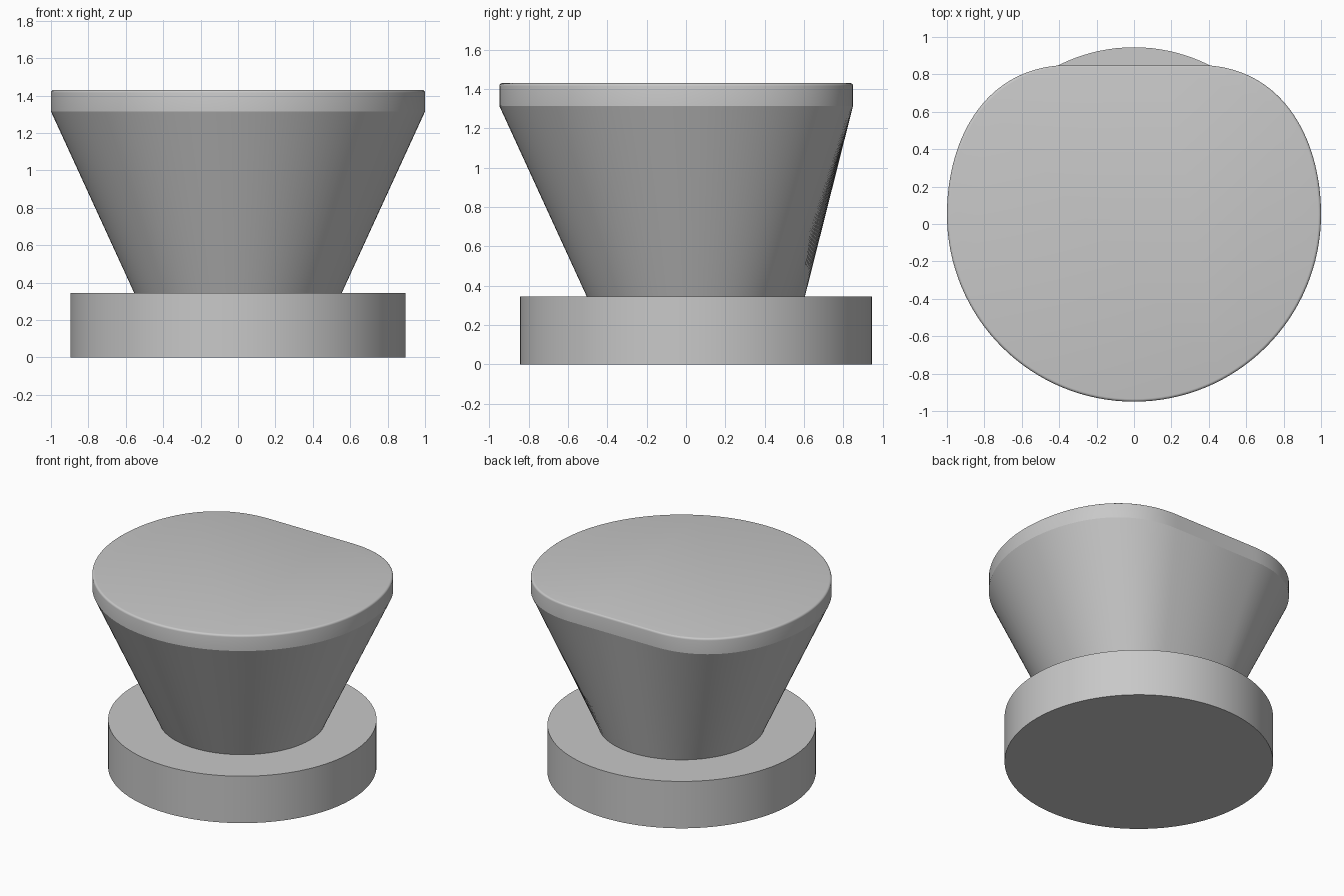
import bpy, bmesh, math
from mathutils import Vector
from mathutils.geometry import interpolate_bezier

cube = bpy.data.objects.get("Cube")
if cube:
    bpy.data.objects.remove(cube, do_unlink=True)

CENTRE_Y = 0.05

grey = bpy.data.materials.new("plain grey")
grey.use_nodes = True
COLOUR = (0.58, 0.58, 0.58, 1)
grey.diffuse_color = COLOUR
grey.node_tree.nodes["Principled BSDF"].inputs["Base Color"].default_value = COLOUR


def flattened_outline():
    """Unit circle outline whose back is flattened, relative to the axis."""
    shoulder = interpolate_bezier(Vector((1, 0)), Vector((1, 0.4)),
                                  Vector((0.8, 0.795)), Vector((0.35, 0.8)), 40)
    right = [(p.x, p.y) for p in shoulder]
    right += [(0.35 * (1 - i / 8), 0.8) for i in range(1, 9)]
    left = [(-x, y) for x, y in reversed(right[:-1])]
    front = [(math.cos(a), math.sin(a))
             for a in (math.pi * (1 + i / 64) for i in range(1, 64))]
    return right + left + front


def circle_like(outline, radius):
    """Circle sampled at the same angles as the outline."""
    return [(radius * x / math.hypot(x, y), radius * y / math.hypot(x, y))
            for x, y in outline]


def inset(outline, d):
    return [(x * (1 - d), y * (1 - d)) for x, y in outline]


def loft(name, sections):
    """Skin a stack of (outline, height) sections and close both ends."""
    bm = bmesh.new()
    rings = [[bm.verts.new((x, y + CENTRE_Y, z)) for x, y in outline]
             for outline, z in sections]
    n = len(rings[0])
    for low, high in zip(rings, rings[1:]):
        for i in range(n):
            j = (i + 1) % n
            bm.faces.new((low[i], low[j], high[j], high[i]))
    bm.faces.new(rings[0][::-1])
    bm.faces.new(rings[-1])
    bmesh.ops.recalc_face_normals(bm, faces=bm.faces)
    mesh = bpy.data.meshes.new(name)
    bm.to_mesh(mesh)
    bm.free()
    mesh.materials.append(grey)
    obj = bpy.data.objects.new(name, mesh)
    bpy.context.collection.objects.link(obj)
    bpy.ops.object.select_all(action='DESELECT')
    obj.select_set(True)
    bpy.context.view_layer.objects.active = obj
    bpy.ops.object.shade_smooth_by_angle(angle=math.radians(24))


top = flattened_outline()
BASE_TOP, NECK_TOP, TOP, FILLET = 0.345, 1.315, 1.43, 0.015

# Round foot disc
foot = circle_like(top, 0.895)
loft("base_disc", [(foot, 0), (foot, BASE_TOP)])

# Flared neck, from a circle to the flattened outline
loft("flared_neck", [(circle_like(top, 0.555), BASE_TOP), (top, NECK_TOP)])

# Top slab with a softly rounded upper rim
rim = []
for i in range(5):
    a = math.pi / 2 * i / 4
    rim.append((inset(top, FILLET * (1 - math.cos(a))),
                TOP - FILLET * (1 - math.sin(a))))
loft("top_slab", [(top, NECK_TOP)] + rim)
